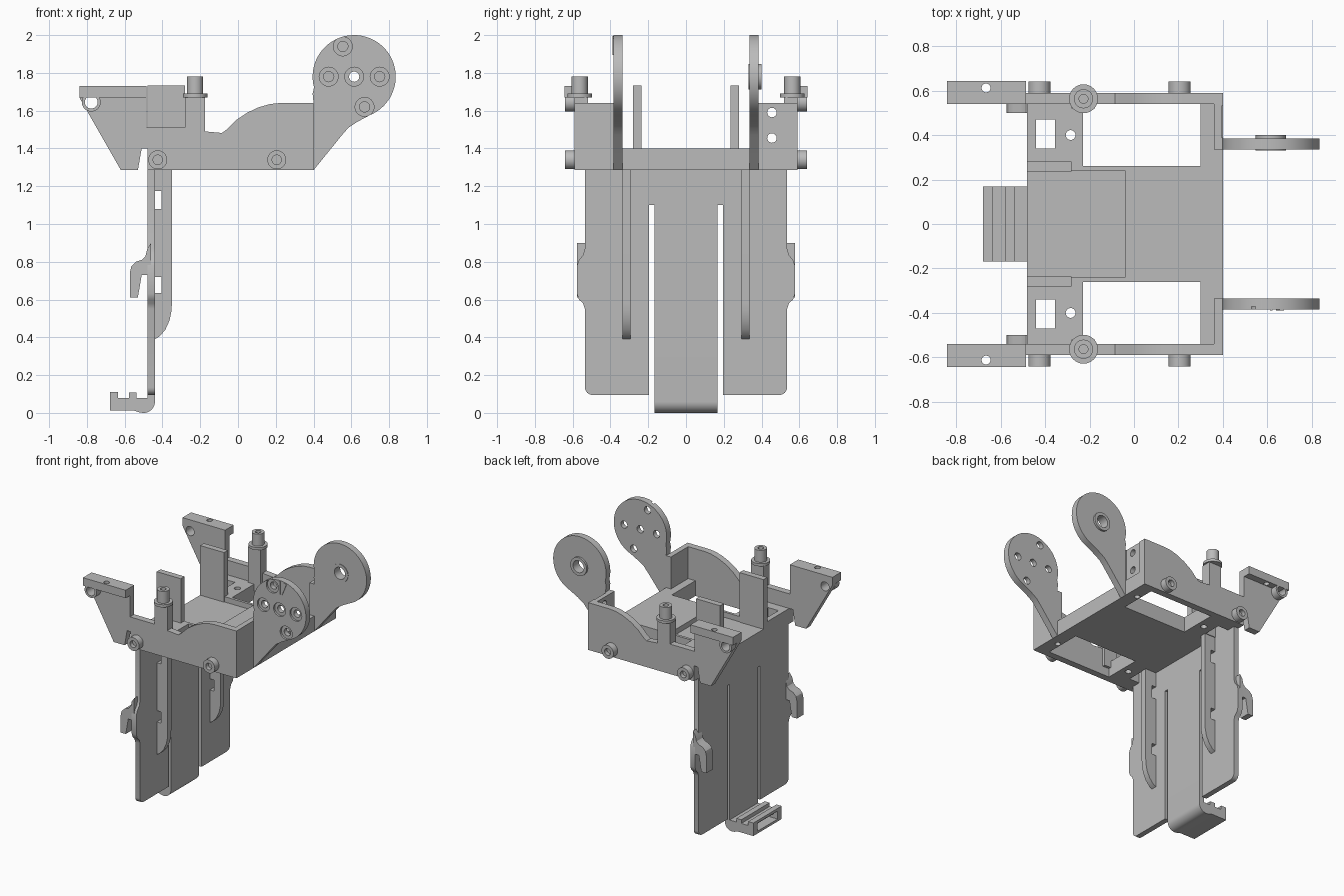
import bpy
import bmesh
from math import cos, sin, radians
from mathutils import Vector

if "Cube" in bpy.data.objects:
    bpy.data.objects.remove(bpy.data.objects["Cube"])

grey = bpy.data.materials.new("plain_grey")
grey.use_nodes = True
grey.diffuse_color = (0.5, 0.5, 0.5, 1)
grey.node_tree.nodes["Principled BSDF"].inputs["Base Color"].default_value = (0.5, 0.5, 0.5, 1)


def arc(cx, cy, r, a0, a1, n=12):
    angles = [radians(a0 + (a1 - a0) * i / n) for i in range(n + 1)]
    return [(cx + r * cos(a), cy + r * sin(a)) for a in angles]


def rect(x0, x1, y0, y1):
    return [(x0, y0), (x1, y0), (x1, y1), (x0, y1)]


def disc(cx, cy, r, n=32):
    return arc(cx, cy, r, 0, 360, n)[:-1]


def prism(name, pts, axis, a, b):
    """Extrude a flat outline along an axis from a to b."""
    place = {"x": lambda p: (a, p[0], p[1]),
             "y": lambda p: (p[0], a, p[1]),
             "z": lambda p: (p[0], p[1], a)}[axis]
    step = {"x": Vector((1, 0, 0)), "y": Vector((0, 1, 0)), "z": Vector((0, 0, 1))}[axis] * (b - a)
    bm = bmesh.new()
    face = bm.faces.new([bm.verts.new(place(p)) for p in pts])
    ext = bmesh.ops.extrude_face_region(bm, geom=[face])
    bmesh.ops.translate(bm, vec=step, verts=[v for v in ext["geom"] if isinstance(v, bmesh.types.BMVert)])
    bmesh.ops.recalc_face_normals(bm, faces=bm.faces)
    mesh = bpy.data.meshes.new(name)
    bm.to_mesh(mesh)
    bm.free()
    mesh.materials.append(grey)
    ob = bpy.data.objects.new(name, mesh)
    bpy.context.collection.objects.link(ob)
    return ob


def cut(ob, pts, axis, a, b):
    """Remove an extruded outline from a part."""
    tool = prism("cutter", pts, axis, a, b)
    mod = ob.modifiers.new("cut", "BOOLEAN")
    mod.operation, mod.solver, mod.object = "DIFFERENCE", "EXACT", tool
    bpy.context.view_layer.update()
    result = bpy.data.meshes.new_from_object(ob.evaluated_get(bpy.context.evaluated_depsgraph_get()))
    ob.modifiers.clear()
    ob.data = result
    bpy.data.objects.remove(tool)


BOTTOM, DECK = 1.285, 1.40

# Base plate with side openings, sunken floor and mounting holes
base = prism("base_plate", rect(-0.48, 0.40, -0.545, 0.545), "z", BOTTOM, DECK)
cut(base, rect(-0.50, -0.04, -0.24, 0.24), "z", DECK - 0.04, 1.5)
for s in (1, -1):
    cut(base, rect(-0.23, 0.30, min(s * 0.26, s * 0.54), max(s * 0.26, s * 0.54)), "z", 1.2, 1.5)
    cut(base, rect(-0.44, -0.355, min(s * 0.34, s * 0.47), max(s * 0.34, s * 0.47)), "z", 1.2, 1.5)
    cut(base, disc(-0.285, s * 0.40, 0.022), "z", 1.2, 1.5)
    cut(base, disc(0.325, s * 0.42, 0.02), "z", 1.2, 1.35)

# Side wall outline: ear, dip, post and curved shoulder
wall_outline = [
    (-0.84, 1.73), (-0.84, 1.67), (-0.62, BOTTOM), (-0.53, BOTTOM), (-0.51, 1.40), (-0.48, 1.40),
    (-0.48, BOTTOM), (0.40, BOTTOM), (0.40, 1.64), (0.22, 1.64), (0.17, 1.635), (0.11, 1.618),
    (0.05, 1.59), (-0.01, 1.55), (-0.06, 1.50), (-0.085, 1.482), (-0.175, 1.49), (-0.175, 1.67),
    (-0.28, 1.67), (-0.28, 1.51), (-0.485, 1.51), (-0.485, 1.73)]

# Arm outline: foot on the panel, neck and round head
HEAD = (0.615, 1.78)
arm_outline = ([(0.36, 1.64), (0.36, BOTTOM), (0.40, BOTTOM), (0.55, 1.47), (0.585, 1.51), (0.63, 1.54)]
               + arc(*HEAD, 0.22, -68, 195, 48) + [(0.395, 1.69), (0.40, 1.64)])

# Lower leg outline with rounded corner and bulge beside the hook
leg_outline = ([(0.195, 0.095)] + arc(0.495, 0.135, 0.04, -90, 0, 6)
               + [(0.535, 0.55), (0.545, 0.58), (0.567, 0.60), (0.577, 0.63), (0.577, 0.78),
                  (0.567, 0.81), (0.545, 0.835), (0.535, 0.87), (0.535, BOTTOM), (0.195, BOTTOM)])

hook_outline = [(-0.46, 0.90), (-0.48, 0.87), (-0.49, 0.83), (-0.51, 0.81), (-0.54, 0.80), (-0.565, 0.775),
                (-0.573, 0.74), (-0.573, 0.612), (-0.53, 0.612), (-0.51, 0.73), (-0.46, 0.73)]

rib_outline = ([(-0.45, BOTTOM), (-0.45, 0.39)]
               + [(-0.44, 0.39), (-0.415, 0.405), (-0.385, 0.44), (-0.362, 0.49), (-0.352, 0.54), (-0.35, 0.58)]
               + [(-0.35, BOTTOM)])

for s, side in ((1, "back"), (-1, "front")):
    # Wall with ear flange, boss and cap screws
    wall = prism(side + "_wall", wall_outline, "y", s * 0.54, s * 0.59)
    cut(wall, disc(-0.777, 1.645, 0.034), "y", s * 0.5, s * 0.7)
    flange = prism(side + "_ear_flange", rect(-0.84, -0.485, 1.67, 1.73), "y", s * 0.585, s * 0.642)
    cut(flange, disc(-0.665, s * 0.612, 0.02), "z", 1.6, 1.8)
    boss = prism(side + "_ear_boss", disc(-0.777, 1.645, 0.05), "y", s * 0.589, s * 0.641)
    cut(boss, disc(-0.777, 1.645, 0.034), "y", s * 0.5, s * 0.7)
    for x in (-0.425, 0.205):
        screw = prism(side + "_wall_screw", disc(x, 1.34, 0.05), "y", s * 0.58, s * 0.64)
        cut(screw, disc(x, 1.34, 0.025), "y", s * 0.61, s * 0.7)

    # Upright post with collar and hollow screw head
    prism(side + "_post", rect(-0.28, -0.175, s * 0.52, s * 0.589), "z", DECK - 0.05, 1.67)
    prism(side + "_post_collar", disc(-0.227, s * 0.563, 0.065), "z", 1.67, 1.69)
    head = prism(side + "_post_screw", disc(-0.227, s * 0.563, 0.043), "z", 1.68, 1.78)
    cut(head, disc(-0.227, s * 0.563, 0.02), "z", 1.73, 1.9)

    # Inner upright tab
    prism(side + "_tab", rect(-0.48, -0.28, s * 0.235, s * 0.28), "z", BOTTOM + 0.01, 1.733)

    # End panel joining the wall to the arm
    panel = prism(side + "_end_panel", rect(0.36, 0.40, s * 0.34, s * 0.59), "z", BOTTOM, 1.64)
    if s > 0:
        cut(panel, rect(0.393, 0.45, 0.39, 0.53), "z", DECK, 1.7)
        for z in (1.455, 1.59):
            cut(panel, disc(0.455, z, 0.025), "x", 0.3, 0.5)

    # Arm with round head
    arm = prism(side + "_arm", arm_outline, "y", s * 0.335, s * 0.385)
    if s > 0:
        cut(arm, disc(*HEAD, 0.05), "y", 0.3, 0.5)
        bush = prism("back_arm_bushing", disc(*HEAD, 0.068), "y", 0.33, 0.40)
        cut(bush, disc(*HEAD, 0.045), "y", 0.3, 0.5)
    else:
        for x, z in (HEAD, (0.48, 1.78), (0.75, 1.78), (0.67, 1.62), (0.555, 1.94)):
            cut(arm, disc(x, z, 0.027), "y", -0.5, -0.3)
            cut(arm, disc(x, z, 0.05), "y", -0.5, -0.37)
        prism("front_arm_mark", [(0.612, 1.895), (0.622, 1.895), (0.622, 1.995), (0.612, 1.995)],
              "y", -0.38, -0.39)
        prism("front_arm_pointer", [(0.638, 1.895), (0.675, 1.985), (0.655, 1.992)], "y", -0.38, -0.39)

    # Hanging leg, hook and notched rib
    prism(side + "_leg", [(s * y, z) for y, z in leg_outline], "x", -0.48, -0.44)
    prism(side + "_leg_hook", hook_outline, "y", s * 0.50, s * 0.576)
    rib = prism(side + "_leg_rib", rib_outline, "y", s * 0.293, s * 0.335)
    for z0, z1 in ((1.08, 1.175), (0.635, 0.72)):
        cut(rib, rect(-0.44, -0.405, z0, z1), "y", s * 0.2, s * 0.4)

# Bridge above the slots and the middle tongue with its grooved foot
prism("leg_bridge", rect(-0.2, 0.2, 1.10, BOTTOM), "x", -0.48, -0.44)
tongue = prism("middle_tongue", [(-0.44, BOTTOM)]
               + arc(-0.50, 0.06, 0.06, 0, -90, 10)
               + [(-0.52, 0.002), (-0.55, 0.012), (-0.678, 0.012), (-0.678, 0.11), (-0.635, 0.11),
                  (-0.635, 0.08), (-0.578, 0.08), (-0.578, 0.108), (-0.537, 0.108), (-0.537, 0.08),
                  (-0.48, 0.08), (-0.48, BOTTOM)], "y", -0.168, 0.168)
cut(tongue, rect(-0.12, 0.12, 0.03, 0.09), "x", -0.75, -0.65)
cut(tongue, rect(-0.12, 0.12, 0.03, 0.065), "x", -0.66, -0.56)

# Smooth curves, keep edges sharp
bpy.ops.object.select_all(action="DESELECT")
for ob in bpy.context.collection.objects:
    if ob.type == "MESH":
        ob.select_set(True)
        bpy.context.view_layer.objects.active = ob
bpy.ops.object.shade_smooth_by_angle(angle=radians(30))
